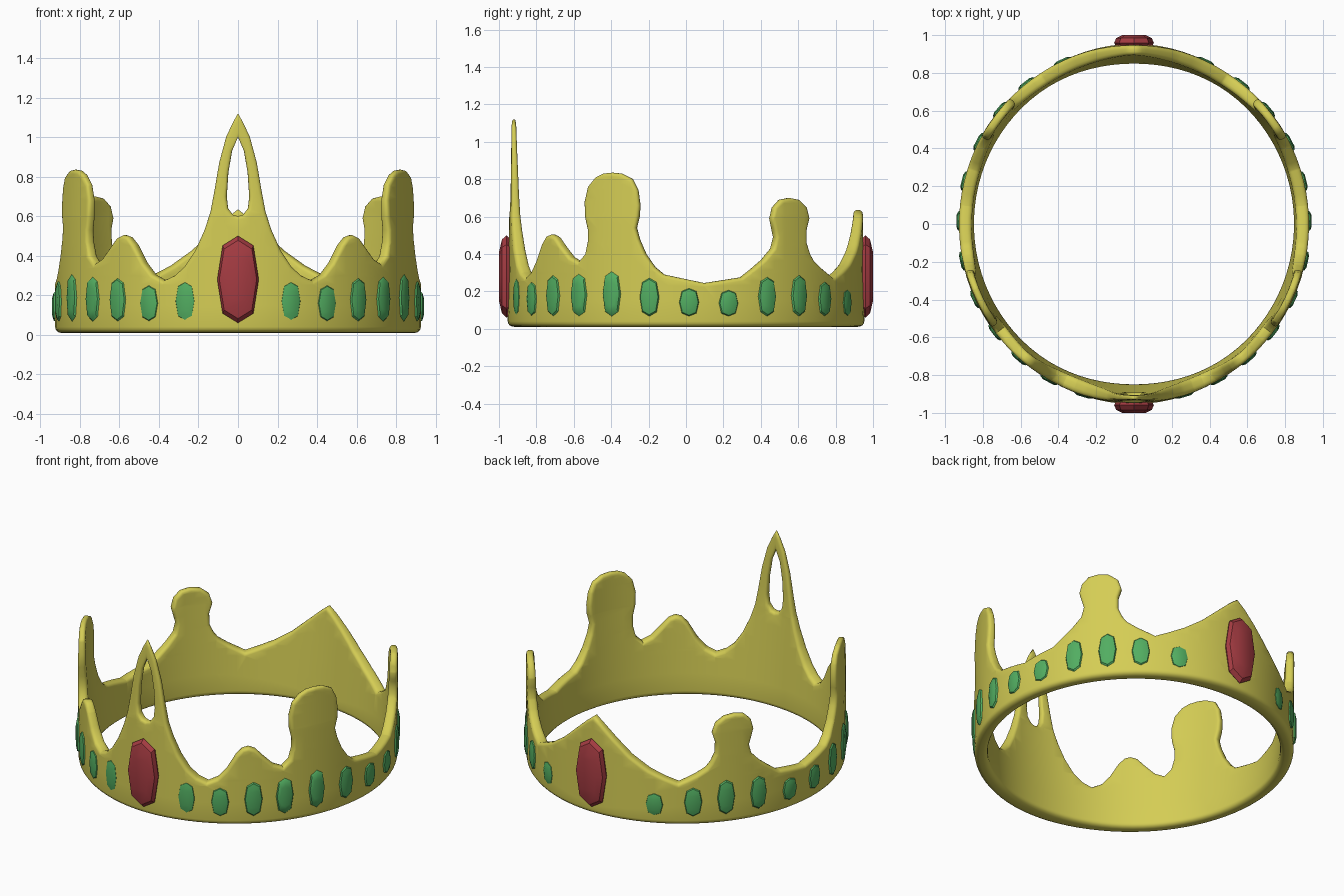
import bpy, bmesh, math
from mathutils import Vector

if "Cube" in bpy.data.objects:
    bpy.data.objects.remove(bpy.data.objects["Cube"])

def material(name, rgb):
    m = bpy.data.materials.new(name)
    m.diffuse_color = (*rgb, 1)
    m.use_nodes = True
    m.node_tree.nodes["Principled BSDF"].inputs["Base Color"].default_value = m.diffuse_color
    return m

GOLD = material("gold", (0.66, 0.61, 0.09))
GREEN = material("green_gem", (0.085, 0.42, 0.12))
RED = material("red_gem", (0.38, 0.045, 0.055))
R = 0.92            # radius used to unroll the wall
BEV, EXT = 0.018, 0.008

# Upper rim, right half: (degrees from front, height)
spire_and_bump = [
    (1.6, 1.075), (3.8, 1.0), (6, .87), (7.5, .73), (8.8, .62), (10.7, .53), (13.6, .43),
    (17.2, .345), (20.5, .30), (24.2, .275), (28, .305), (31.3, .365), (34.6, .455),
    (37, .495), (39.3, .505), (41.8, .49), (44.8, .44), (48.5, .383), (52, .36)]
knobs = [
    (54.6, .40), (55.7, .47), (55.7, .53), (54.6, .60), (54.4, .68), (55.7, .76), (58.6, .81),
    (61.4, .83), (64.8, .835), (68.1, .83), (72, .80), (73.9, .74), (74.6, .66), (74.3, .60),
    (73.3, .54), (74.3, .48), (76.5, .40), (79.6, .33), (82.7, .29), (96.1, .245),
    (108.6, .275), (112.5, .32), (116.5, .37), (120, .43), (121, .49), (120.3, .53),
    (119.3, .59), (120.3, .65), (122.9, .69), (126.6, .70), (130.5, .69), (133.8, .65),
    (135, .59), (133.8, .53), (133.8, .46), (135.5, .40), (137.2, .365), (141, .325)]
back_spire = [(147.2, .275), (152, .305), (158, .35), (165, .425), (172, .525), (176.5, .59), (180, .635)]
hole_half = [(1.9, .93), (3.1, .82), (3.6, .70), (3.2, .64), (1.6, .607)]

half = spire_and_bump + knobs + back_spire
# continue past the back so that the seam is cut clean
half += [(360 - a, z) for a, z in reversed(back_spire[2:-1])] + [(202, .01)]
outline = [(0, 1.12)] + half + [(-a, z) for a, z in reversed(half)]
hole = [(0, 1.0)] + hole_half + [(0, .60)] + [(-a, z) for a, z in reversed(hole_half)]

def wall_mid(z):
    return 0.885 + 0.02 * min(z / 0.6, 1)

def wall_half(z, ang):
    t = 0.040 - 0.016 * min(z / 0.6, 1) - 0.012 * max(0, min((z - 0.6) / 0.5, 1))
    t += 0.014 * abs(math.cos(ang)) ** 10 * max(0, 1 - z / 0.7)
    return t * (0.72 + 0.28 * min(z / 0.035, 1))

def wrap(ang, z, off):
    r = wall_mid(z) + off
    return Vector((r * math.sin(ang), -(r + 0.015) * math.cos(ang), z))

# Crown wall: unrolled filled curve, sliced, then wrapped round
cu = bpy.data.curves.new("crown_wall", 'CURVE')
cu.dimensions, cu.fill_mode = '2D', 'BOTH'
cu.extrude, cu.bevel_depth, cu.bevel_resolution, cu.offset = EXT, BEV, 2, -BEV
for pts in (outline, hole):
    sp = cu.splines.new('POLY')
    sp.points.add(len(pts) - 1)
    for p, (a, z) in zip(sp.points, pts):
        p.co = (math.radians(a) * R, z, 0, 1)
    sp.use_cyclic_u = True
wall = bpy.data.objects.new("crown_wall", cu)
bpy.context.collection.objects.link(wall)
bpy.context.view_layer.objects.active = wall
wall.select_set(True)
bpy.ops.object.convert(target='MESH')
wall = bpy.context.view_layer.objects.active

bm = bmesh.new()
bm.from_mesh(wall.data)
bmesh.ops.remove_doubles(bm, verts=bm.verts, dist=1e-5)

def cut(co, no, **kw):
    bmesh.ops.bisect_plane(bm, geom=bm.verts[:] + bm.edges[:] + bm.faces[:], dist=1e-5,
                           plane_co=co, plane_no=no, **kw)

cut((0, 0, 0), (1, 0, 0), clear_inner=True)
cut((math.pi * R, 0, 0), (1, 0, 0), clear_outer=True)
for i in range(1, 45):
    cut((math.radians(4 * i) * R, 0, 0), (1, 0, 0))
for z in (.04, .15, .3, .45, .6, .75, .9):
    cut((0, z, 0), (0, 1, 0))
for v in bm.verts:
    ang, z = v.co.x / R, v.co.y
    v.co = wrap(ang, z, v.co.z / (EXT + BEV) * wall_half(z, ang))
bmesh.ops.remove_doubles(bm, verts=bm.verts, dist=1e-5)
bmesh.ops.recalc_face_normals(bm, faces=bm.faces)
bm.to_mesh(wall.data)
bm.free()
wall.data.materials.clear()
wall.data.materials.append(GOLD)
mir = wall.modifiers.new("mirror", 'MIRROR')
mir.use_axis[0] = True
bpy.ops.object.shade_smooth_by_angle(angle=math.radians(50))

# Faceted gems: eight-sided domes set on the outer face
def gem(name, deg, z0, z1, hw, base, height, mat):
    ang, zc, hh = math.radians(deg), (z0 + z1) / 2, (z1 - z0) / 2
    out = Vector((math.sin(ang), -math.cos(ang), 0))
    side = Vector((math.cos(ang), math.sin(ang), 0))
    c = wrap(ang, zc, base)
    shape = [(1, 0), (.74, .78), (0, 1), (-.74, .78), (-1, 0), (-.74, -.78), (0, -1), (.74, -.78)]
    g = bmesh.new()
    rings = []
    for k, d in ((.85, -.03), (1, 0), (.9, height * .6), (.58, height)):
        rings.append([g.verts.new(c + side * (x * k * hw) + Vector((0, 0, y * k * hh)) + out * d)
                      for x, y in shape])
    for lo, hi in zip(rings, rings[1:]):
        for i in range(8):
            j = (i + 1) % 8
            g.faces.new((lo[i], lo[j], hi[j], hi[i]))
    g.faces.new(rings[-1])
    g.faces.new(rings[0][::-1])
    bmesh.ops.recalc_face_normals(g, faces=g.faces)
    me = bpy.data.meshes.new(name)
    g.to_mesh(me)
    g.free()
    me.materials.append(mat)
    ob = bpy.data.objects.new(name, me)
    bpy.context.collection.objects.link(ob)
    bpy.ops.object.select_all(action='DESELECT')
    ob.select_set(True)
    bpy.context.view_layer.objects.active = ob
    bpy.ops.object.shade_smooth_by_angle(angle=math.radians(35))

tops = [(16.7, .275), (29, .255), (41, .29), (52.5, .297), (65, .31), (78, .275),
        (91, .22), (104, .21), (117.5, .28), (130, .29), (142, .255), (156, .215)]
for deg, top in tops:
    for s, label in ((1, "right"), (-1, "left")):
        gem("green_gem_" + label, s * deg, .065, top, .054, .032, .018, GREEN)
for deg, label in ((0, "front"), (180, "back")):
    gem("red_gem_" + label, deg, .06, .50, .105, .05, .041, RED)
